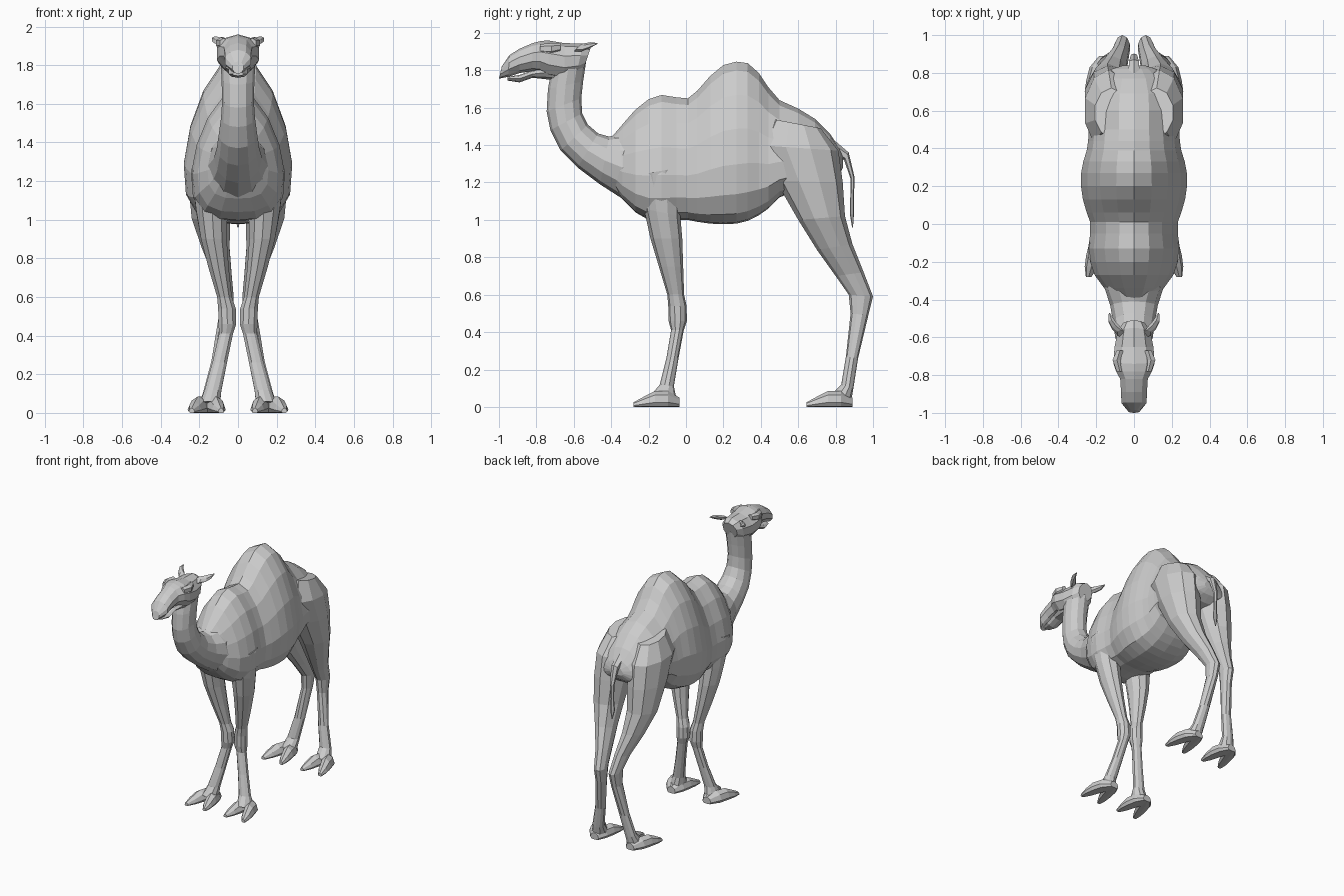
import bpy, bmesh, math
from mathutils import Vector


def loft(name, secs, n=10, skew=1.0, taper=0.0, side=1):
    """Skin rings. Section: (x centre, half width, y1, z1, y2, z2), where the
    two (y, z) points are the side-view outline ends of that ring."""
    bm = bmesh.new()
    rings = []
    for x, rx, y1, z1, y2, z2 in secs:
        ring = []
        for i in range(n):
            a = 2 * math.pi * i / n
            t = (0.5 - 0.5 * math.cos(a)) ** skew
            w = rx * math.sin(a) * (1 - taper * t)
            ring.append(bm.verts.new(Vector((side * (x + w), y1 + (y2 - y1) * t, z1 + (z2 - z1) * t))))
        rings.append(ring)
    for r, s in zip(rings, rings[1:]):
        for i in range(n):
            j = (i + 1) % n
            bm.faces.new((r[i], r[j], s[j], s[i]))
    bm.faces.new(rings[0])
    bm.faces.new(rings[-1])
    bmesh.ops.recalc_face_normals(bm, faces=bm.faces)
    me = bpy.data.meshes.new(name)
    bm.to_mesh(me)
    bm.free()
    ob = bpy.data.objects.new(name, me)
    bpy.context.collection.objects.link(ob)
    return ob


# Torso with shoulder hump, main hump and rump: y, half width, bottom, top
torso = [(-.40, .11, 1.20, 1.44), (-.34, .17, 1.11, 1.51), (-.27, .225, 1.04, 1.59),
         (-.20, .25, 1.0, 1.645), (-.13, .262, .995, 1.668), (-.05, .25, 1.0, 1.655),
         (.01, .25, 1.0, 1.65), (.06, .27, .99, 1.69), (.13, .292, .98, 1.77),
         (.20, .303, .977, 1.828), (.27, .302, .98, 1.846), (.33, .29, .995, 1.838),
         (.39, .27, 1.025, 1.785), (.44, .262, 1.06, 1.71), (.50, .258, 1.12, 1.64),
         (.60, .258, 1.16, 1.595), (.69, .245, 1.18, 1.54), (.77, .20, 1.2, 1.46),
         (.82, .13, 1.24, 1.385), (.84, .06, 1.28, 1.34)]
loft("torso", [(0, w, y, b, y, t) for y, w, b, t in torso], 16, 1.45, 0.2)

# Curved neck
loft("neck", [
    (0, .16, -.20, 1.02, -.27, 1.50), (0, .155, -.32, 1.10, -.36, 1.46),
    (0, .125, -.46, 1.19, -.41, 1.445), (0, .11, -.58, 1.28, -.47, 1.462),
    (0, .10, -.67, 1.37, -.525, 1.51), (0, .088, -.725, 1.48, -.555, 1.57),
    (0, .082, -.745, 1.58, -.56, 1.65), (0, .085, -.738, 1.70, -.55, 1.74),
    (0, .09, -.72, 1.80, -.535, 1.84), (0, .07, -.68, 1.88, -.55, 1.90)], 12)

# Skull and upper muzzle
loft("head", [
    (0, .06, -.55, 1.80, -.51, 1.92), (0, .09, -.59, 1.76, -.55, 1.943),
    (0, .108, -.65, 1.745, -.65, 1.945), (0, .115, -.73, 1.76, -.74, 1.96),
    (0, .10, -.78, 1.79, -.78, 1.955), (0, .077, -.82, 1.795, -.82, 1.945),
    (0, .072, -.89, 1.785, -.89, 1.915), (0, .07, -.95, 1.765, -.945, 1.88),
    (0, .03, -1.0, 1.755, -.985, 1.82)], 10)

# Lower jaw
loft("jaw", [
    (0, .06, -.58, 1.75, -.58, 1.84), (0, .075, -.64, 1.735, -.64, 1.83),
    (0, .07, -.73, 1.75, -.73, 1.83), (0, .05, -.82, 1.76, -.82, 1.80),
    (0, .048, -.89, 1.735, -.89, 1.775), (0, .03, -.955, 1.745, -.955, 1.765)], 8)

# Tail with tuft
loft("tail", [
    (0, .035, .77, 1.35, .80, 1.42), (0, .03, .845, 1.32, .87, 1.36),
    (0, .018, .88, 1.22, .902, 1.225), (0, .012, .878, 1.11, .897, 1.11),
    (0, .02, .876, 1.03, .898, 1.03), (0, .004, .888, .96, .893, .96)], 6)


def foot(name, y, side):
    """Two splayed toes sharing a heel; y is the heel position."""
    toes = {"outer": (.155, .185, .208, .225, .24), "inner": (.145, .13, .112, .10, .088)}
    for toe, xs in toes.items():
        shape = [(0, .03, .05), (-.06, .05, .085), (-.13, .045, .085), (-.19, .036, .055), (-.245, .015, .025)]
        loft(f"{name}_{toe}_toe", [(x, w, y + dy, 0.0, y + dy, h)
                                   for x, (dy, w, h) in zip(xs, shape)], 8, 1.8, 0, side)


for side, tag in ((1, "left"), (-1, "right")):
    # Front leg with knobbly knee
    loft(f"front_leg_{tag}", [
        (.155, .09, -.26, 1.24, -.03, 1.28), (.135, .085, -.225, 1.06, -.03, 1.02),
        (.125, .07, -.19, .90, -.02, .90), (.10, .055, -.145, .75, -.015, .75),
        (.07, .04, -.10, .60, -.01, .60), (.057, .048, -.095, .54, .003, .54),
        (.055, .048, -.093, .46, .005, .46), (.062, .038, -.08, .41, -.012, .41),
        (.095, .04, -.105, .26, -.04, .26), (.13, .046, -.14, .12, -.065, .11),
        (.145, .055, -.19, .06, -.05, .04)], 10, side=side)
    # Hind leg from haunch to ankle
    loft(f"hind_leg_{tag}", [
        (.12, .09, .46, 1.54, .72, 1.49), (.135, .13, .385, 1.40, .815, 1.37),
        (.14, .125, .48, 1.21, .838, 1.20), (.14, .105, .60, 1.0, .85, 1.02),
        (.115, .075, .70, .84, .89, .87), (.08, .05, .80, .70, .95, .72),
        (.062, .042, .87, .60, 1.0, .59), (.065, .037, .88, .50, .975, .49),
        (.10, .04, .855, .27, .92, .26), (.135, .046, .83, .12, .895, .10),
        (.145, .055, .77, .06, .885, .04)], 10, side=side)
    foot(f"front_foot_{tag}", -.035, side)
    foot(f"hind_foot_{tag}", .89, side)
    # Pointed ear
    loft(f"ear_{tag}", [
        (.07, .02, -.60, 1.90, -.56, 1.94), (.095, .026, -.56, 1.90, -.54, 1.945),
        (.118, .02, -.52, 1.915, -.51, 1.95), (.13, .004, -.475, 1.94, -.472, 1.945)], 6, side=side)
    # Brow over the eye
    loft(f"brow_{tag}", [
        (.075, .02, -.67, 1.90, -.67, 1.945), (.09, .027, -.72, 1.885, -.72, 1.945),
        (.075, .02, -.78, 1.89, -.78, 1.94)], 6, side=side)
